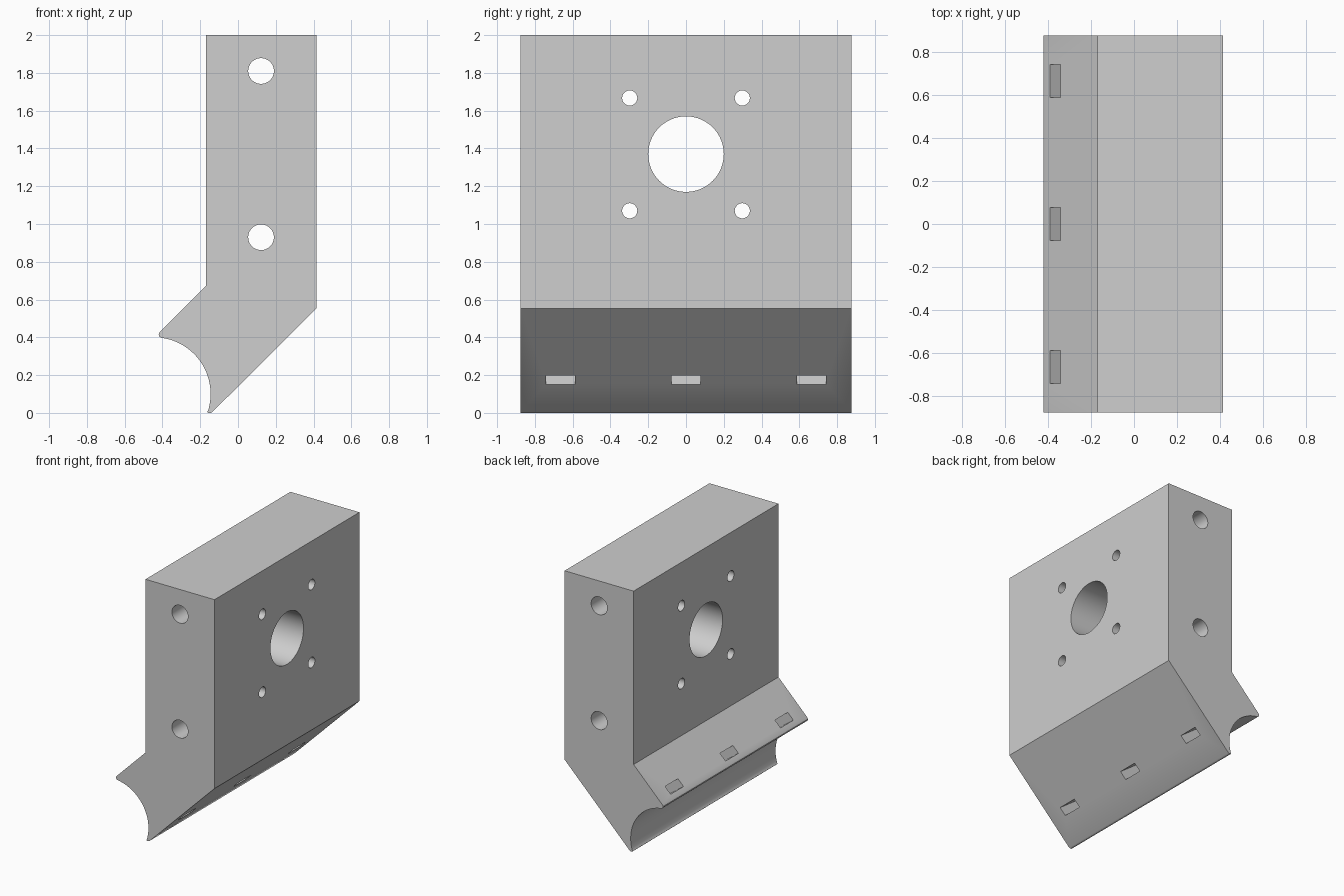
import bpy, bmesh, math
from mathutils import Vector, Matrix

cube = bpy.data.objects.get("Cube")
if cube:
    bpy.data.objects.remove(cube, do_unlink=True)

HALF_Y = 0.877

grey = bpy.data.materials.new("plain grey")
grey.use_nodes = True
colour = (0.62, 0.62, 0.62, 1)
grey.diffuse_color = colour
grey.node_tree.nodes["Principled BSDF"].inputs["Base Color"].default_value = colour


def make_object(name, bm):
    bmesh.ops.recalc_face_normals(bm, faces=bm.faces)
    mesh = bpy.data.meshes.new(name)
    bm.to_mesh(mesh)
    bm.free()
    mesh.materials.append(grey)
    obj = bpy.data.objects.new(name, mesh)
    bpy.context.collection.objects.link(obj)
    return obj


# Bracket side profile with a round rail groove at the foot
centre, radius = Vector((-0.445, 0.1)), 0.3
profile = [(-0.17, 2), (-0.17, 0.672), (-0.414, 0.428), (-0.42, 0.417), (-0.418, 0.406)]
for i in range(33):
    a = math.radians(83 - 100 * i / 32)
    profile.append((centre.x + radius * math.cos(a), centre.y + radius * math.sin(a)))
profile += [(-0.163, 0.006), (-0.157, 0), (-0.144, 0), (-0.135, 0.005), (0.415, 0.553), (0.415, 2)]

bm = bmesh.new()
face = bm.faces.new([bm.verts.new((x, -HALF_Y, z)) for x, z in profile])
side = bmesh.ops.extrude_face_region(bm, geom=[face])["geom"]
bmesh.ops.translate(bm, vec=(0, 2 * HALF_Y, 0),
                    verts=[g for g in side if isinstance(g, bmesh.types.BMVert)])
bracket = make_object("motor_bracket", bm)


def cut(cutter):
    cutter.hide_render = True
    mod = bracket.modifiers.new("cut", 'BOOLEAN')
    mod.operation = 'DIFFERENCE'
    mod.solver = 'EXACT'
    mod.object = cutter
    bpy.ops.object.select_all(action='DESELECT')
    bracket.select_set(True)
    bpy.context.view_layer.objects.active = bracket
    bpy.ops.object.modifier_apply(modifier=mod.name)
    bpy.data.objects.remove(cutter, do_unlink=True)


def drill(position, r, axis):
    bm = bmesh.new()
    turn = Matrix.Rotation(math.pi / 2, 4, axis)
    bmesh.ops.create_cone(bm, cap_ends=True, segments=64, radius1=r, radius2=r, depth=3,
                          matrix=Matrix.Translation(position) @ turn)
    cut(make_object("drill_cutter", bm))


# Shaft opening and four screw holes, running across the plate
drill((0, 0, 1.37), 0.2, 'Y')
for y in (-0.298, 0.298):
    for z in (1.07, 1.667):
        drill((0, y, z), 0.04, 'Y')

# Two long bolt holes, running front to back
for z in (0.93, 1.81):
    drill((0.122, 0, z), 0.068, 'X')

# Three strap slots passing behind the rail groove
start, end = Vector((-0.366, 0, 0.475)), Vector((0.038, 0, 0.173))
run = end - start
tilt = Matrix.Rotation(math.atan2(-run.z, run.x), 4, 'Y')
for y in (-0.665, 0, 0.665):
    bm = bmesh.new()
    place = Matrix.Translation((start + end) / 2 + Vector((0, y, 0)))
    bmesh.ops.create_cube(bm, size=1, matrix=place @ tilt @ Matrix.Diagonal((0.75, 0.155, 0.066, 1)))
    cut(make_object("slot_cutter", bm))

# Smooth groove and bores, crisp plate edges
bracket.select_set(True)
bpy.context.view_layer.objects.active = bracket
bpy.ops.object.shade_smooth_by_angle(angle=math.radians(25))
